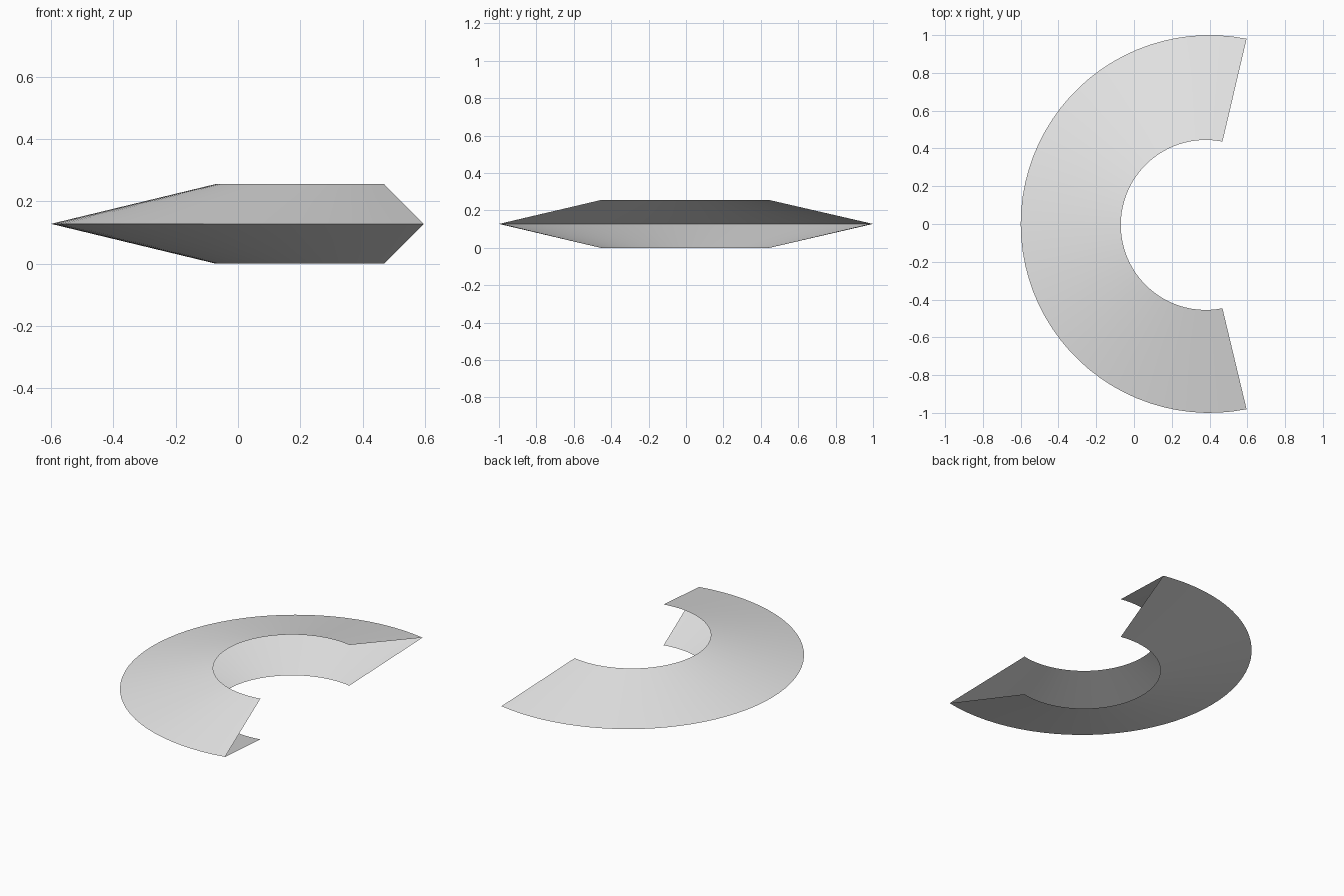
import bpy
import bmesh
from math import cos, sin, radians

cube = bpy.data.objects.get("Cube")
if cube:
    bpy.data.objects.remove(cube, do_unlink=True)

STEPS = 48
START, END = radians(78.7), radians(281.3)

# Plain light grey surface
grey = bpy.data.materials.new("light_grey")
grey.use_nodes = True
colour = (0.8, 0.8, 0.8, 1)
grey.diffuse_color = colour
grey.node_tree.nodes["Principled BSDF"].inputs["Base Color"].default_value = colour


def arc(bm, cx, cy, radius, z):
    """Row of vertices along the open ring."""
    angles = [START + (END - START) * i / STEPS for i in range(STEPS + 1)]
    return [bm.verts.new((cx + radius * cos(a), cy + radius * sin(a), z)) for a in angles]


def bridge(bm, a, b):
    """Strip of quads between two arcs."""
    for i in range(STEPS):
        bm.faces.new((a[i], a[i + 1], b[i + 1], b[i]))


# Open V-section swept around a partial ring: upper and lower sheets meet at the rim
bm = bmesh.new()
rim = arc(bm, 0.4, 0, 1, 0.128)
upper = arc(bm, 0.38, -0.005, 0.45, 0.256)
lower = arc(bm, 0.38, -0.005, 0.45, 0)
bridge(bm, rim, upper)
bridge(bm, lower, rim)

mesh = bpy.data.meshes.new("open_ring_shell")
bm.to_mesh(mesh)
bm.free()
mesh.materials.append(grey)
shell = bpy.data.objects.new("open_ring_shell", mesh)
bpy.context.collection.objects.link(shell)

# Smooth sheets with a crisp outer rim
bpy.ops.object.select_all(action="DESELECT")
shell.select_set(True)
bpy.context.view_layer.objects.active = shell
bpy.ops.object.shade_smooth_by_angle(angle=radians(30))
